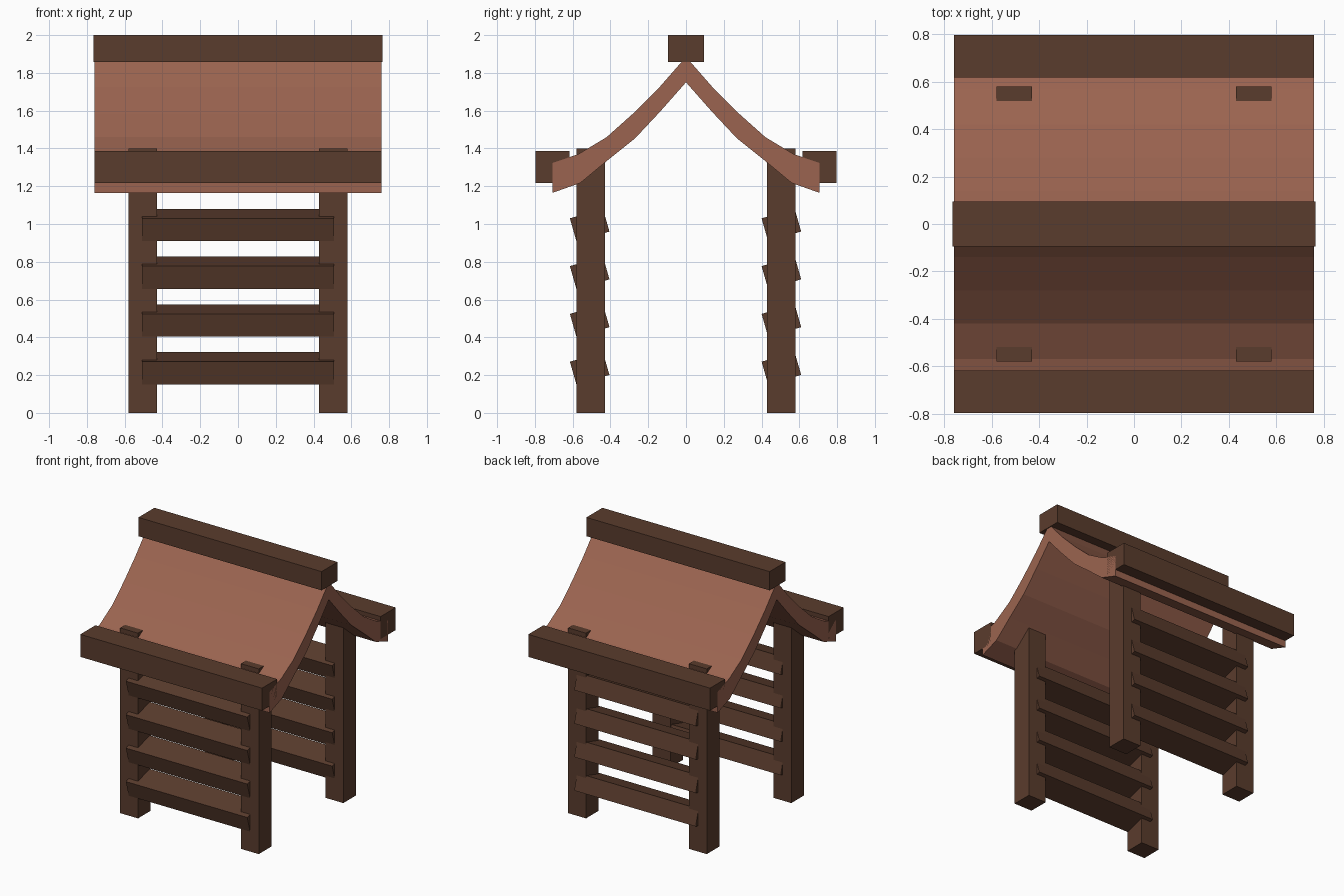
import bpy
import bmesh
import math

cube = bpy.data.objects.get("Cube")
if cube:
    bpy.data.objects.remove(cube, do_unlink=True)


def material(name, rgb):
    mat = bpy.data.materials.new(name)
    mat.use_nodes = True
    mat.diffuse_color = (*rgb, 1)
    bsdf = next(n for n in mat.node_tree.nodes if n.type == 'BSDF_PRINCIPLED')
    bsdf.inputs["Base Color"].default_value = (*rgb, 1)
    bsdf.inputs["Roughness"].default_value = 0.9
    return mat


wood = material("dark_wood", (0.102, 0.045, 0.026))
clay = material("clay_roof", (0.328, 0.127, 0.08))


def finish(name, bm, mat):
    bmesh.ops.recalc_face_normals(bm, faces=bm.faces)
    mesh = bpy.data.meshes.new(name)
    bm.to_mesh(mesh)
    bm.free()
    mesh.materials.append(mat)
    obj = bpy.data.objects.new(name, mesh)
    bpy.context.collection.objects.link(obj)
    return obj


def beam(name, centre, size, tilt=0):
    bm = bmesh.new()
    bmesh.ops.create_cube(bm, size=1)
    bmesh.ops.scale(bm, vec=size, verts=bm.verts)
    obj = finish(name, bm, wood)
    obj.location = centre
    obj.rotation_euler.x = tilt
    return obj


# Posts, slightly poking through the roof
for side, x in (("right", -0.505), ("left", 0.505)):
    for end, y in (("front", -0.505), ("back", 0.505)):
        beam(f"{end}_{side}_post", (x, y, 0.7), (0.15, 0.15, 1.4))

# Tilted slats, all leaning the same way on both walls
for end, y in (("front", -0.51), ("back", 0.505)):
    for i in range(4):
        beam(f"{end}_slat_{i + 1}", (0, y, 0.236 + 0.253 * i),
             (1.015, 0.182, 0.125), math.radians(16))

# Curved roof: one closed cross-section run along x
upper = [(0, 1.885), (0.14, 1.725), (0.28, 1.585),
         (0.42, 1.46), (0.57, 1.37), (0.707, 1.323)]
lower = [(0, 1.75), (0.135, 1.597), (0.27, 1.453),
         (0.42, 1.333), (0.56, 1.217), (0.707, 1.165)]


def both_slopes(half):
    return [(-y, z) for y, z in reversed(half[1:])] + half


bm = bmesh.new()
rows = []
for outline in (both_slopes(upper), both_slopes(lower)):
    for x in (-0.76, 0.76):
        rows.append([bm.verts.new((x, y, z)) for y, z in outline])
top_r, top_l, low_r, low_l = rows
for a, b in ((top_r, top_l), (low_r, low_l), (top_r, low_r), (top_l, low_l)):
    for i in range(len(a) - 1):
        bm.faces.new((a[i], a[i + 1], b[i + 1], b[i]))
for i in (0, -1):
    bm.faces.new((top_r[i], top_l[i], low_l[i], low_r[i]))
finish("curved_roof", bm, clay)

# Ridge and eave beams
beam("ridge_beam", (0, 0, 1.929), (1.532, 0.19, 0.142))
for end, s in (("front", -1), ("back", 1)):
    beam(f"{end}_eave_beam", (0, s * 0.708, 1.301), (1.52, 0.18, 0.17))
